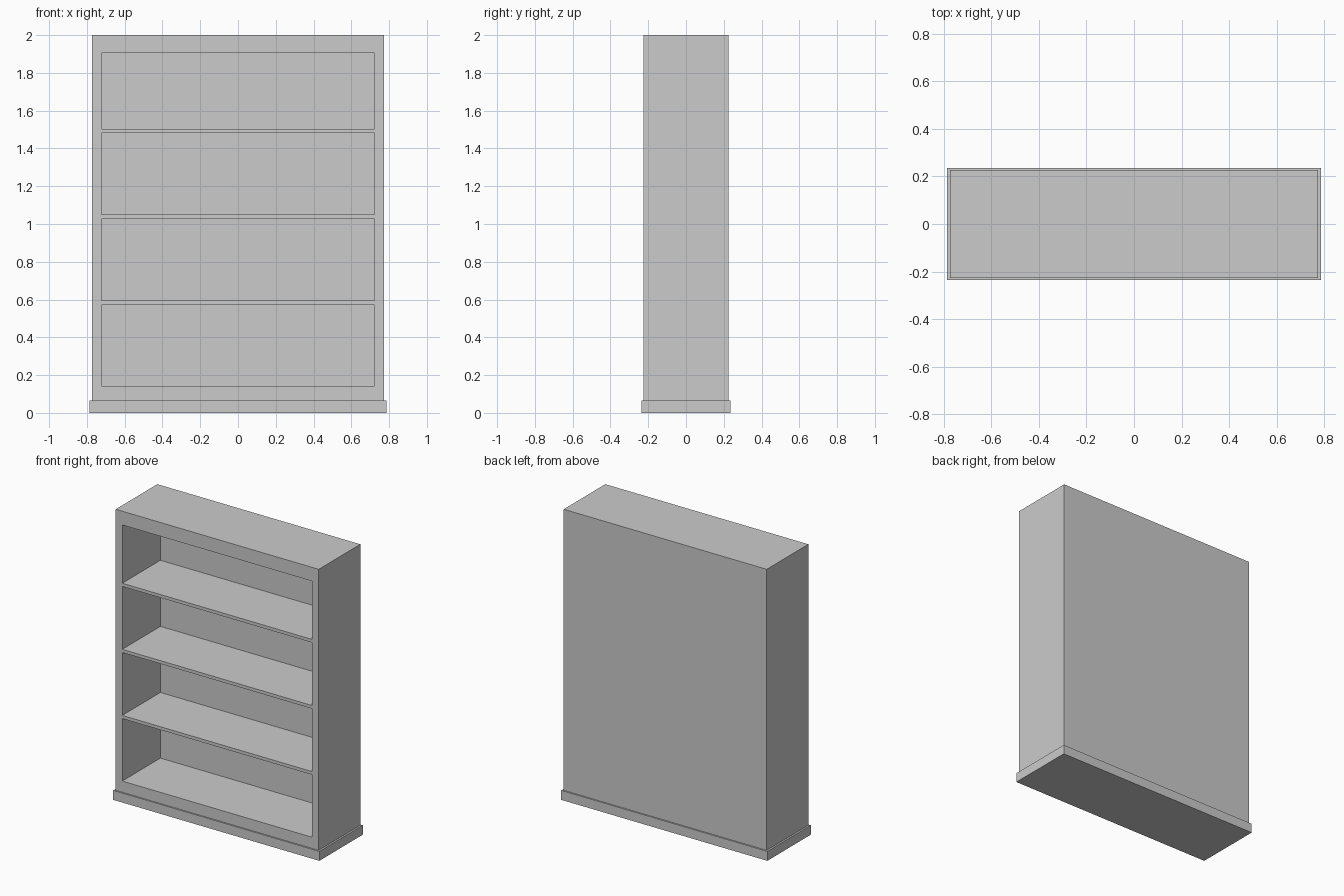
import bpy

if "Cube" in bpy.data.objects:
    bpy.data.objects.remove(bpy.data.objects["Cube"])


def box(name, x, y, z):
    """Box from (min, max) ranges on each axis."""
    bpy.ops.mesh.primitive_cube_add(size=1)
    ob = bpy.context.object
    ob.name = ob.data.name = name
    for v in ob.data.vertices:
        v.co = [r[0] if c < 0 else r[1] for c, r in zip(v.co, (x, y, z))]
    return ob


BASE_TOP = 0.065
FRONT, BACK = -0.226, 0.226
BACK_PANEL = 0.188

# Plinth, slightly wider than the cabinet
box("plinth", (-0.785, 0.785), (-0.236, 0.236), (0, BASE_TOP))

# Cabinet carcass with frame, shelves and back in one piece
cabinet = box("cabinet", (-0.773, 0.773), (FRONT, BACK), (BASE_TOP, 2.0))

# Four open compartments, leaving thin shelves between them
compartments = [(0.142, 0.572), (0.594, 1.027), (1.049, 1.482), (1.504, 1.905)]
for z in compartments:
    cutter = box("compartment_cutter", (-0.723, 0.723), (FRONT - 0.1, BACK_PANEL), z)
    cutter.hide_render = True
    bpy.context.view_layer.objects.active = cabinet
    mod = cabinet.modifiers.new("compartment", 'BOOLEAN')
    mod.operation = 'DIFFERENCE'
    mod.solver = 'EXACT'
    mod.object = cutter
    bpy.ops.object.modifier_apply(modifier=mod.name)
    bpy.data.objects.remove(cutter)
